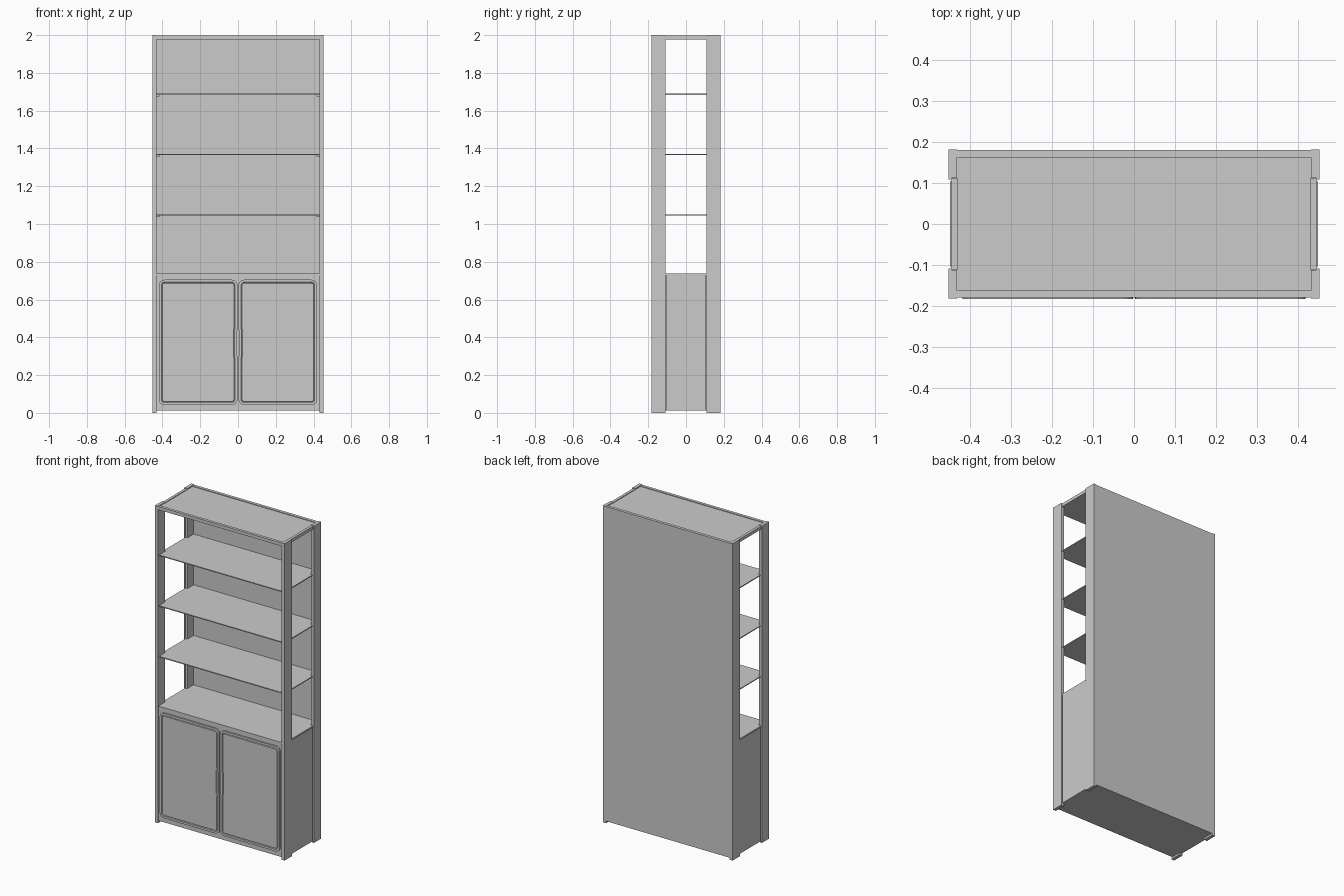
import bpy, bmesh, math

if "Cube" in bpy.data.objects:
    bpy.data.objects.remove(bpy.data.objects["Cube"])

metal = bpy.data.materials.new("light_grey")
metal.diffuse_color = (0.6, 0.6, 0.6, 1)
metal.use_nodes = True
metal.node_tree.nodes["Principled BSDF"].inputs["Base Color"].default_value = metal.diffuse_color


def finish(bm, name):
    bmesh.ops.recalc_face_normals(bm, faces=bm.faces)
    mesh = bpy.data.meshes.new(name)
    bm.to_mesh(mesh)
    bm.free()
    mesh.materials.append(metal)
    ob = bpy.data.objects.new(name, mesh)
    bpy.context.collection.objects.link(ob)
    return ob


def prism(name, outline, axis, lo, hi):
    """Extrude a 2D outline: axis 'z' uses (x, y), axis 'y' uses (x, z)."""
    bm = bmesh.new()
    put = (lambda a, b, d: (a, b, d)) if axis == 'z' else (lambda a, b, d: (a, d, b))
    face = bm.faces.new([bm.verts.new(put(a, b, lo)) for a, b in outline])
    ext = bmesh.ops.extrude_face_region(bm, geom=[face])
    move = (0, 0, hi - lo) if axis == 'z' else (0, hi - lo, 0)
    bmesh.ops.translate(bm, vec=move, verts=[v for v in ext['geom'] if isinstance(v, bmesh.types.BMVert)])
    return finish(bm, name)


def box(name, x0, x1, y0, y1, z0, z1):
    return prism(name, [(x0, y0), (x1, y0), (x1, y1), (x0, y1)], 'z', z0, z1)


def rounded(x0, x1, z0, z1, r, n=6):
    pts = []
    for cx, cz, start in ((x1 - r, z1 - r, 0), (x0 + r, z1 - r, 90),
                          (x0 + r, z0 + r, 180), (x1 - r, z0 + r, 270)):
        for i in range(n + 1):
            t = math.radians(start + 90 * i / n)
            pts.append((cx + r * math.cos(t), cz + r * math.sin(t)))
    return pts


def notched(x, y, cx, cy):
    """Rectangle with its four corners cut out to clear the posts."""
    q = [(x, y - cy), (x - cx, y - cy), (x - cx, y)]
    return (q + [(-a, b) for a, b in reversed(q)] +
            [(-a, -b) for a, b in q] + [(a, -b) for a, b in reversed(q)])


# Corner posts, with a thin inward lip on the outer edge
for s, side in ((-1, "left"), (1, "right")):
    for f, end in ((-1, "front"), (1, "back")):
        pts = [(0.432, 0.112), (0.446, 0.112), (0.446, 0.109), (0.453, 0.109),
               (0.453, 0.182), (0.432, 0.182)]
        prism(f"{end}_{side}_post", [(s * a, f * b) for a, b in pts], 'z', 0, 2)

# Back panel
box("back_panel", -0.432, 0.432, 0.174, 0.181, 0.012, 1.998)

# Top tray with a shallow recessed field
top = prism("top_panel", notched(0.446, 0.179, 0.014, 0.067), 'z', 1.978, 1.994)
for f, end in ((-1, "front"), (1, "back")):
    box(f"top_{end}_rim", -0.432, 0.432, *sorted((f * 0.162, f * 0.18)), 1.978, 1.998)
for s, side in ((-1, "left"), (1, "right")):
    box(f"top_{side}_rim", *sorted((s * 0.43, s * 0.447)), -0.111, 0.111, 1.978, 1.998)

# Thin open shelves with supporting clips
for i, z in enumerate((1.05, 1.37, 1.69)):
    prism(f"shelf_{i + 1}", notched(0.444, 0.172, 0.014, 0.062), 'z', z - 0.006, z)
    for s in (-1, 1):
        for f in (-1, 1):
            box("shelf_clip", *sorted((s * 0.416, s * 0.433)),
                *sorted((f * 0.13, f * 0.15)), z - 0.014, z - 0.005)

# Lower cabinet body, worktop and side panels
box("cabinet_body", -0.434, 0.434, -0.174, 0.176, 0.012, 0.73)
prism("cabinet_top", notched(0.447, 0.177, 0.015, 0.067), 'z', 0.728, 0.737)
for s, side in ((-1, "left"), (1, "right")):
    box(f"{side}_side_panel", *sorted((s * 0.43, s * 0.449)), -0.104, 0.104, 0.012, 0.73)

# Doors: rounded slab with a grooved border around a flat field
for s, side in ((-1, "left"), (1, "right")):
    outline = rounded(0.003, 0.419, 0.042, 0.705, 0.03)
    # finger notch on the meeting edge, between the two inner corners
    outline[14:14] = [(0.003, 0.44), (0.007, 0.435), (0.007, 0.305), (0.003, 0.30)]
    door = prism(f"{side}_door", [(s * a, b) for a, b in outline], 'y', -0.183, -0.174)
    bm = bmesh.new()
    bm.from_mesh(door.data)
    bm.normal_update()
    front = [f for f in bm.faces if f.normal.y < -0.9]
    bmesh.ops.inset_region(bm, faces=front, thickness=0.013)
    bmesh.ops.inset_region(bm, faces=front, thickness=0.003, depth=-0.004)
    bmesh.ops.inset_region(bm, faces=front, thickness=0.003, depth=0.003)
    bm.to_mesh(door.data)
    bm.free()
